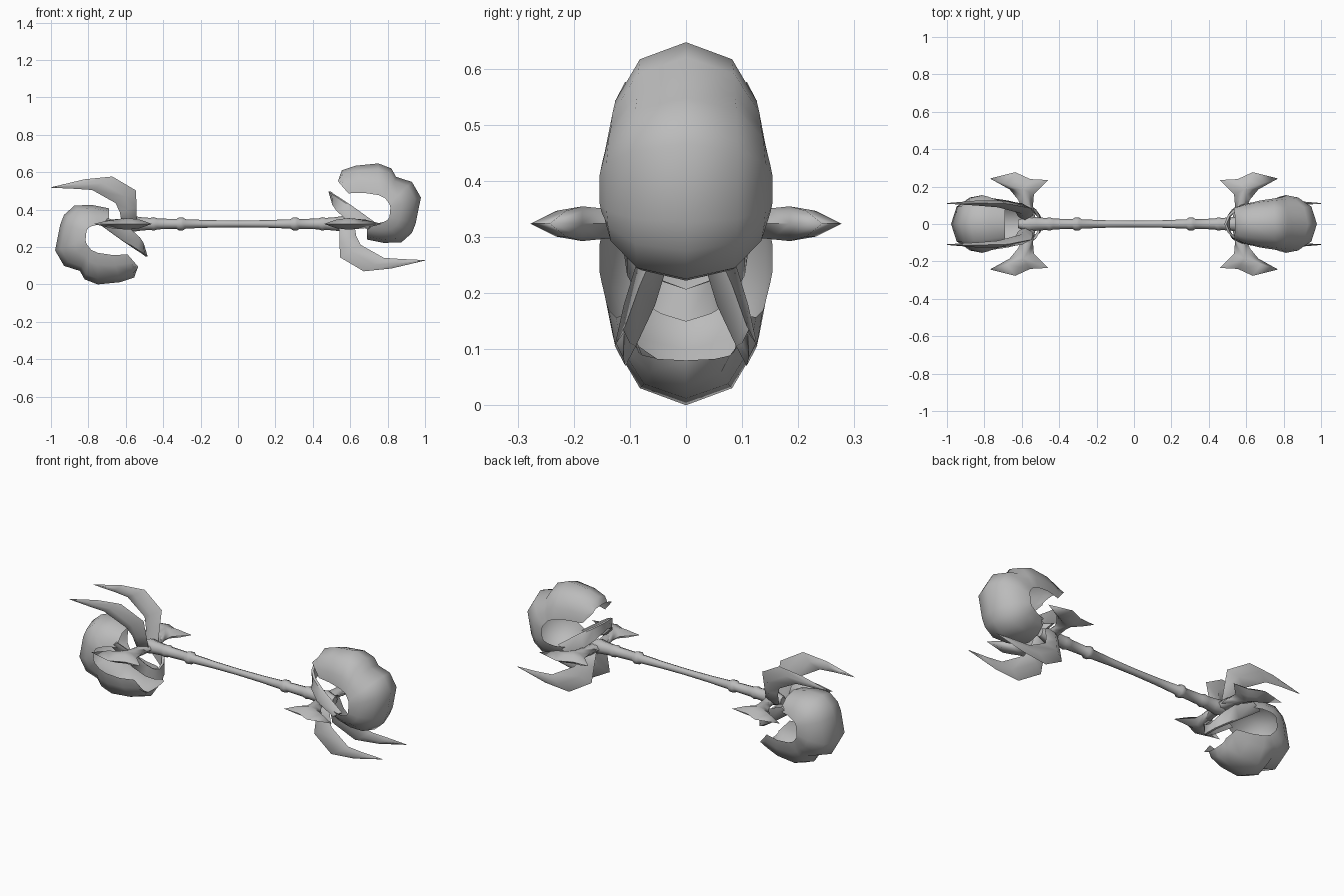
import bpy, bmesh, math

if "Cube" in bpy.data.objects:
    bpy.data.objects.remove(bpy.data.objects["Cube"])

TOP = 0.647  # full height; the second end is the first turned half round about y

grey = bpy.data.materials.new("stone_grey")
grey.diffuse_color = (0.5, 0.5, 0.5, 1)
grey.use_nodes = True
grey.node_tree.nodes["Principled BSDF"].inputs["Base Color"].default_value = grey.diffuse_color


def finish(name, bm, angle=60):
    bmesh.ops.remove_doubles(bm, verts=bm.verts, dist=1e-5)
    bmesh.ops.recalc_face_normals(bm, faces=bm.faces)
    me = bpy.data.meshes.new(name)
    bm.to_mesh(me)
    bm.free()
    me.materials.append(grey)
    ob = bpy.data.objects.new(name, me)
    bpy.context.collection.objects.link(ob)
    bpy.ops.object.select_all(action='DESELECT')
    ob.select_set(True)
    bpy.context.view_layer.objects.active = ob
    bpy.ops.object.shade_smooth_by_angle(angle=math.radians(angle))
    return ob


def loft(bm, rings, closed=True):
    """Skin a list of equal rings; closed rings get end caps, open ones make a sheet."""
    rows = [[bm.verts.new(p) for p in r] for r in rings]
    n = len(rows[0])
    for a, b in zip(rows, rows[1:]):
        for i in range(n if closed else n - 1):
            j = (i + 1) % n
            bm.faces.new((a[i], a[j], b[j], b[i]))
    if closed:
        bm.faces.new(rows[0])
        bm.faces.new(rows[-1][::-1])


def place(bm, end):
    """Turn the second end half round about the y axis."""
    if end == "left":
        for v in bm.verts:
            v.co.x, v.co.z = -v.co.x, TOP - v.co.z


# Curled hollow head: ridge point, side edge point, half width
HEAD = [
    ((.54, .567), (.533, .553), .085), ((.555, .61), (.59, .487), .105),
    ((.63, .635), (.67, .490), .125), ((.75, .647), (.75, .478), .137),
    ((.82, .620), (.785, .462), .142), ((.845, .575), (.795, .45), .145),
    ((.93, .548), (.81, .430), .150), ((.978, .465), (.815, .410), .154),
    ((.95, .326), (.81, .360), .154), ((.93, .275), (.80, .345), .151),
    ((.874, .225), (.78, .335), .146), ((.78, .222), (.74, .325), .132),
    ((.69, .240), (.69, .325), .115),
]
# Across the head: part of half width, depth from ridge to side edge
HALF_CROSS = [(1, 1), (.92, .62), (.6, .18)]
CROSS = HALF_CROSS + [(0, 0)] + [(-s, d) for s, d in HALF_CROSS[::-1]]

# Claws: outer point, inner point, y centre, half thickness
CLAW = [
    ((.54, .33), (.62, .33), .040, .026), ((.543, .235), (.632, .26), .062, .028),
    ((.545, .145), (.655, .212), .083, .028), ((.672, .07), (.78, .142), .108, .019),
    ((.82, .085), (.87, .136), .112, .013), ((.998, .127), (1.0, .130), .110, .002),
]
# Jaw band, from its middle back to the side: y, upper point, lower point
JAW = [
    (0, (.483, .498), (.500, .440)), (.045, (.500, .484), (.505, .425)),
    (.080, (.535, .462), (.525, .395)), (.105, (.605, .415), (.580, .345)),
    (.118, (.730, .325), (.690, .295)),
]
# Side blade outline seen from above
BLADE = [(.53, .03), (.54, .10), (.535, .16), (.46, .235), (.555, .24),
         (.635, .277), (.77, .243), (.665, .185), (.62, .13), (.60, .08), (.59, .03)]


def head(end):
    bm = bmesh.new()
    loft(bm, [[(o[0] + (i[0] - o[0]) * d, w * s, o[1] + (i[1] - o[1]) * d)
               for s, d in CROSS] for o, i, w in HEAD], closed=False)
    place(bm, end)
    finish(end + "_head", bm)


def claws(end):
    bm = bmesh.new()
    for side in (1, -1):
        rings = []
        for o, i, y, t in CLAW:
            mx, mz = (o[0] + i[0]) / 2, (o[1] + i[1]) / 2
            rings.append([(o[0], side * y, o[1]), (mx, side * (y + t), mz),
                          (i[0], side * y, i[1]), (mx, side * (y - t), mz)])
        loft(bm, rings)
    place(bm, end)
    finish(end + "_claws", bm, 85)


def jaw(end):
    """U-shaped band across the mouth, reaching both sides of the head."""
    bm = bmesh.new()
    t = .012
    path = [(-y, a, b) for y, a, b in JAW[:0:-1]] + JAW
    loft(bm, [[(a[0], y, a[1]), (b[0], y, b[1]),
               (b[0] + t, y * .9, b[1]), (a[0] + t, y * .9, a[1])] for y, a, b in path])
    place(bm, end)
    finish(end + "_jaw", bm)


def side_blades(end):
    bm = bmesh.new()
    zc, px, py = TOP / 2, .59, .185
    for side in (1, -1):
        rim = [bm.verts.new((x, side * y, zc)) for x, y in BLADE]
        for s in (1, -1):
            # swollen middle of the blade
            mid = [bm.verts.new((px + (x - px) * .5, side * (py + (y - py) * .5), zc + s * .023))
                   for x, y in BLADE]
            peak = bm.verts.new((px, side * py, zc + s * .031))
            n = len(rim)
            for i in range(n):
                j = (i + 1) % n
                bm.faces.new((rim[i], rim[j], mid[j], mid[i]))
                bm.faces.new((mid[i], mid[j], peak))
        # stem joining the blade to the hub
        loft(bm, [[(cx + rx * math.cos(k * math.pi / 3), side * y,
                    zc + rz * math.sin(k * math.pi / 3)) for k in range(6)]
                  for cx, y, rx, rz in ((.56, .0, .04, .02), (.57, .08, .032, .024),
                                        (.59, .19, .025, .027))])
    place(bm, end)
    finish(end + "_side_blades", bm, 85)


# Shaft with raised rings, thicker toward the hubs
half = [(0, .018), (.15, .020), (.28, .025), (.295, .035), (.315, .035), (.33, .026),
        (.43, .029), (.45, .036), (.47, .032), (.52, .036), (.56, .042), (.62, .022)]
profile = [(-x, r) for x, r in half[:0:-1]] + half
bm = bmesh.new()
loft(bm, [[(x, r * math.cos(k * math.pi / 4), TOP / 2 + r * math.sin(k * math.pi / 4))
           for k in range(8)] for x, r in profile])
finish("shaft", bm)

for end in ("right", "left"):
    head(end)
    claws(end)
    jaw(end)
    side_blades(end)
